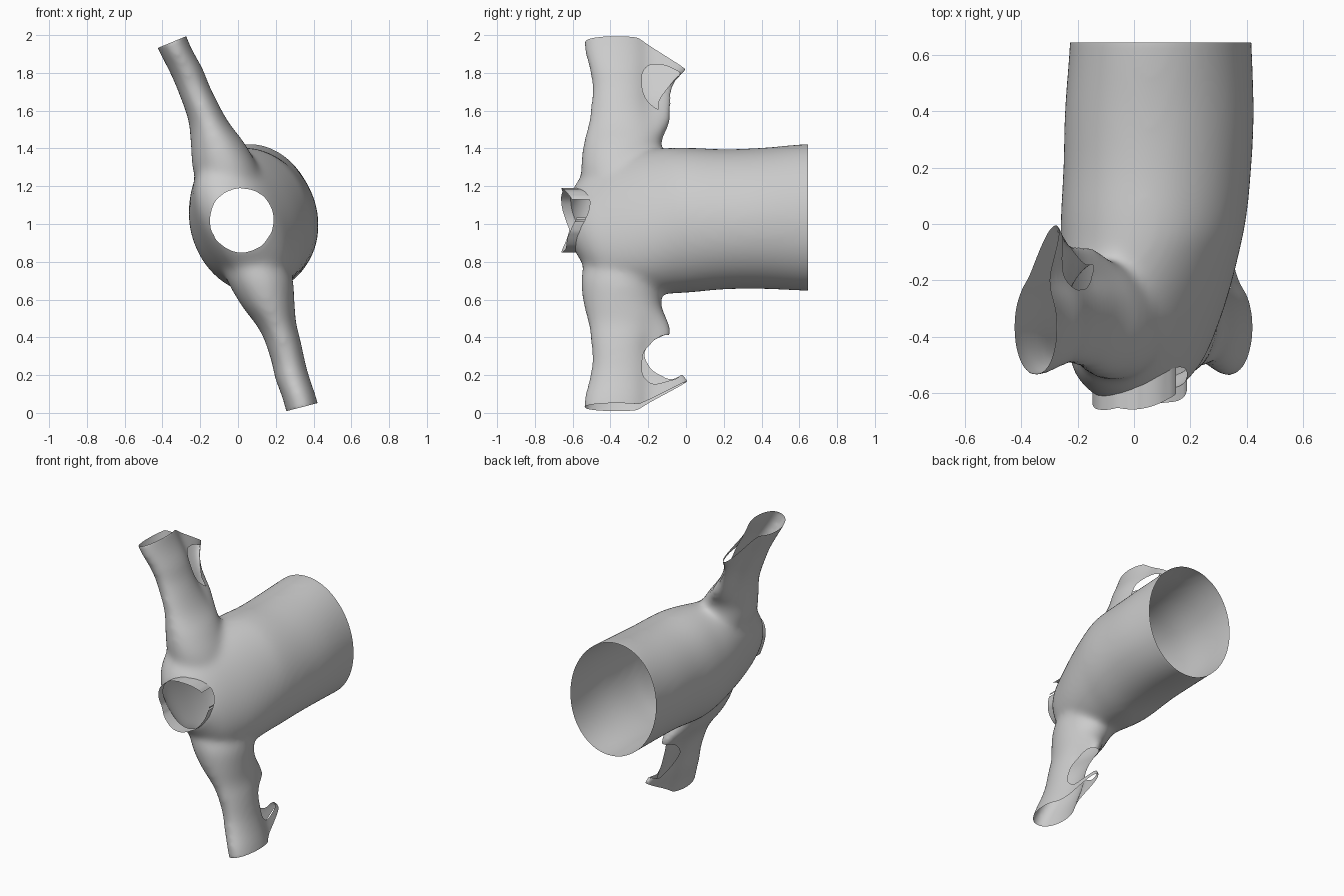
import bpy, bmesh, math
from mathutils import Vector

if "Cube" in bpy.data.objects:
    bpy.data.objects.remove(bpy.data.objects["Cube"])


def catmull(rows, n=5):
    """Smoothly interpolate rows of numbers."""
    out = []
    for i in range(len(rows) - 1):
        a, b = rows[max(i - 1, 0)], rows[i]
        c, d = rows[i + 1], rows[min(i + 2, len(rows) - 1)]
        for k in range(n):
            t = k / n
            out.append([0.5 * (2 * q + (r - p) * t + (2 * p - 5 * q + 4 * r - s) * t * t
                               + (3 * q - p - 3 * r + s) * t ** 3)
                        for p, q, r, s in zip(a, b, c, d)])
    return out + [list(rows[-1])]


def loft(bm, rings):
    vs = [[bm.verts.new(p) for p in r] for r in rings]
    n = len(vs[0])
    faces = [bm.faces.new((a[i], a[(i + 1) % n], b[(i + 1) % n], b[i]))
             for a, b in zip(vs, vs[1:]) for i in range(n)]
    faces += [bm.faces.new(vs[0]), bm.faces.new(vs[-1])]
    bmesh.ops.recalc_face_normals(bm, faces=faces)


ANG = [2 * math.pi * i / 48 for i in range(48)]


def add_object(name, bm):
    me = bpy.data.meshes.new(name)
    bm.to_mesh(me)
    bm.free()
    ob = bpy.data.objects.new(name, me)
    bpy.context.collection.objects.link(ob)
    return ob


bm = bmesh.new()

# Wide tube: y, centre x, centre z, radius x, radius z; leans toward the arms at the front
tube = [(0.78, .095, 1.035, .32, .39), (0.64, .095, 1.035, .322, .39),
        (0.4, .09, 1.03, .335, .374), (0.2, .083, 1.025, .333, .372),
        (0, .068, 1.02, .328, .385), (-.15, .055, 1.015, .308, .385),
        (-.3, .042, 1.01, .275, .37), (-.45, .025, 1.01, .23, .33),
        (-.54, .02, 1.01, .19, .25), (-.61, .02, 1.02, .13, .14)]
rings = []
for y, cx, cz, rx, rz in catmull(tube):
    ring = []
    f = max(0, min(1, (.1 - y) / .6))
    for a in ANG:
        x = cx + rx * math.cos(a) - .35 * max(.25, f) * rz * math.sin(a)
        ring.append((x, y + .13 * x * f, cz + rz * math.sin(a)))
    rings.append(ring)
loft(bm, rings)

# Two arms: z, x min, x max, y min, y max; lower one is turned half round
arm = [(2.15, -.51, -.33, -.545, .07), (1.95, -.435, -.255, -.545, .055),
       (1.82, -.37, -.185, -.515, .02), (1.72, -.325, -.145, -.50, -.06),
       (1.55, -.265, -.055, -.515, -.075), (1.42, -.25, .04, -.545, -.13),
       (1.27, -.235, .12, -.555, -.1), (1.12, -.15, .15, -.5, -.1)]


def lower_shift(z):
    return -.02 + .07 * max(0, min(1, z / .4))


def half_width(a, y, y0, t):
    """Round section that turns into a smaller round plus a thin fin at the back."""
    c = abs(math.cos(a))
    yb = -.19
    u = (y - (y0 + yb) / 2) / ((yb - y0) / 2)
    e = math.sqrt(max(0, 1 - u * u))
    return (c * (1 - t) + t * max(e, .42 * c)) * (1 if math.cos(a) > 0 else -1)


for low in (False, True):
    rings = []
    for z, x0, x1, y0, y1 in catmull(arm):
        ring = []
        t = max(0, min(1, (z - 1.46) / .2))
        for a in ANG:
            y = (y0 + y1) / 2 + (y1 - y0) / 2 * math.sin(a)
            x = (x0 + x1) / 2 + (x1 - x0) / 2 * half_width(a, y, y0, t)
            ring.append((-x + lower_shift(2 - z), y, 2 - z) if low else (x, y, z))
        rings.append(ring)
    loft(bm, rings)

# Fuse the three solids into one skin
body = add_object("body", bm)
rm = body.modifiers.new("fuse", 'REMESH')
rm.mode = 'VOXEL'
rm.voxel_size = 0.014
dg = bpy.context.evaluated_depsgraph_get()
bm = bmesh.new()
bm.from_object(body, dg)
body.modifiers.clear()
for _ in range(20):
    bmesh.ops.smooth_vert(bm, verts=bm.verts, factor=0.5,
                          use_axis_x=True, use_axis_y=True, use_axis_z=True)

# Trim the open ends: rear rim, then a flat and a sloping cut on each arm
cuts = [((0, .645, 0), (0, 1, 0)),
        ((-.26, -.28, 2.0), (-.38, 0, .92)), ((-.28, -.27, 2.0), (-.2, .68, 1)),
        ((.22, -.28, 0), (.25, 0, -.97)), ((.24, -.27, 0), (.22, .56, -1))]
for co, no in cuts:
    bmesh.ops.bisect_plane(bm, geom=bm.verts[:] + bm.edges[:] + bm.faces[:],
                           plane_co=co, plane_no=Vector(no).normalized(), clear_outer=True)


# Front hole and a hole in the back of each arm
def in_hole(c):
    if c.y < -.35 and math.hypot(c.x - .02, c.z - 1.02) < .17:
        return True
    up = c.z > 1
    z = c.z if up else 2 - c.z
    mid = -.25 + (1.8 - z) * .62
    if not up:
        mid = -mid + lower_shift(c.z)
    ell = abs((c.y + .1) / .135) ** 2.5 + abs((z - 1.71 + .3 * (c.y + .1)) / .125) ** 2.5
    return ell < 1 and c.x > mid - .015


bmesh.ops.delete(bm, geom=[f for f in bm.faces if in_hole(f.calc_center_median())],
                 context='FACES')

# Even out the cut edges
for _ in range(5):
    new = {}
    for v in bm.verts:
        nb = [e.other_vert(v).co for e in v.link_edges if e.is_boundary]
        if len(nb) == 2:
            new[v] = v.co * .5 + (nb[0] + nb[1]) * .25
    for v, co in new.items():
        v.co = co


# Raised lip grown from the front hole's edge, with a gap at the upper right
def hole_angle(p):
    return math.atan2(p.z - 1.02, p.x - .02) % (2 * math.pi)


rim = sorted((v.co.copy() for v in bm.verts if v.is_boundary and v.co.y < -.35
              and math.hypot(v.co.x - .02, v.co.z - 1.02) < .21), key=hole_angle)
bm.to_mesh(body.data)
bm.free()

bm = bmesh.new()
prev = None
for p in rim:
    a = hole_angle(p)
    if 0.1 < a < 0.65:
        prev = None
        continue
    outer = Vector((p.x, min(p.y - .05, -.595 - .065 * math.sin(a) ** 2 + .12 * p.x), p.z))
    cur = (bm.verts.new(p), bm.verts.new(outer))
    if prev:
        bm.faces.new((prev[0], cur[0], cur[1], prev[1]))
    prev = cur
lip = add_object("front_lip", bm)

for ob in (body, lip):
    bpy.ops.object.select_all(action='DESELECT')
    ob.select_set(True)
    bpy.context.view_layer.objects.active = ob
    bpy.ops.object.shade_smooth_by_angle(angle=math.radians(35))
